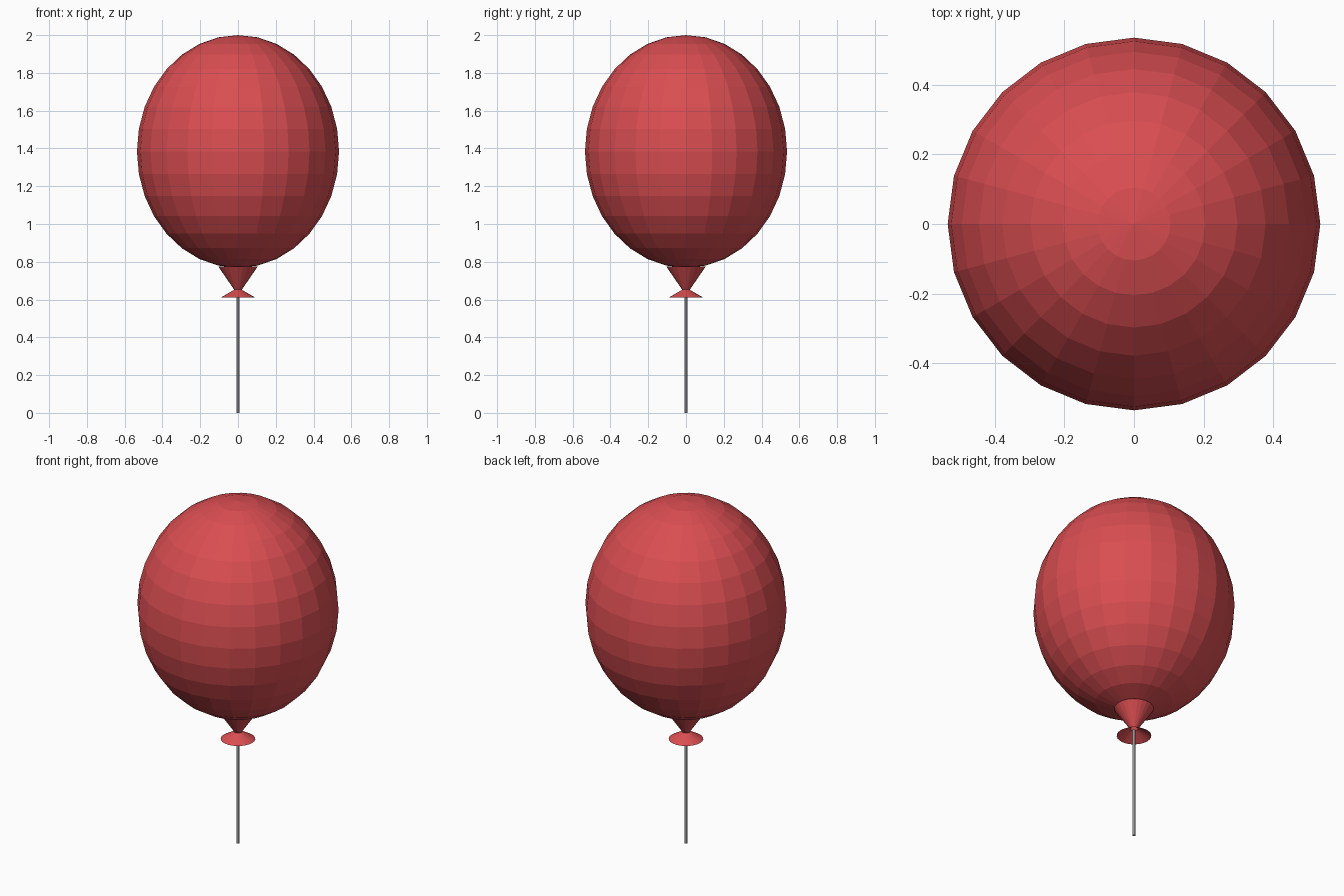
import bpy
import bmesh
from math import cos, sin, tau

default = bpy.data.objects.get("Cube")
if default:
    bpy.data.objects.remove(default, do_unlink=True)


def make_material(name, color):
    mat = bpy.data.materials.new(name)
    mat.use_nodes = True
    mat.diffuse_color = color
    mat.node_tree.nodes["Principled BSDF"].inputs["Base Color"].default_value = color
    return mat


def finish(name, bm, mat):
    bmesh.ops.recalc_face_normals(bm, faces=bm.faces)
    mesh = bpy.data.meshes.new(name)
    bm.to_mesh(mesh)
    bm.free()
    mesh.materials.append(mat)
    obj = bpy.data.objects.new(name, mesh)
    bpy.context.collection.objects.link(obj)
    return obj


def lathe(name, profile, sides, mat, capped=False):
    """Turn (radius, height) points around the z axis."""
    bm = bmesh.new()
    rings = [[bm.verts.new((r * cos(tau * i / sides), r * sin(tau * i / sides), z))
              for i in range(sides)] for r, z in profile]
    for low, high in zip(rings, rings[1:]):
        for i in range(sides):
            j = (i + 1) % sides
            bm.faces.new((low[i], low[j], high[j], high[i]))
    if capped:
        bm.faces.new(rings[0][::-1])
        bm.faces.new(rings[-1])
    return finish(name, bm, mat)


red = make_material("balloon red", (0.70, 0.075, 0.083, 1))
grey = make_material("string grey", (0.55, 0.55, 0.55, 1))

# Faceted egg-shaped body
bm = bmesh.new()
bmesh.ops.create_uvsphere(bm, u_segments=24, v_segments=16, radius=1)
bmesh.ops.scale(bm, vec=(0.535, 0.535, 0.616), verts=bm.verts)
bmesh.ops.translate(bm, vec=(0, 0, 1.384), verts=bm.verts)
finish("balloon_body", bm, red)

# Pinched neck opening into a hollow flared lip
lathe("neck_and_lip", [(0.092, 0.61), (0.02, 0.652), (0.105, 0.776)], 24, red)

# Thin straight string
lathe("string", [(0.009, 0), (0.009, 0.645)], 8, grey, capped=True)
